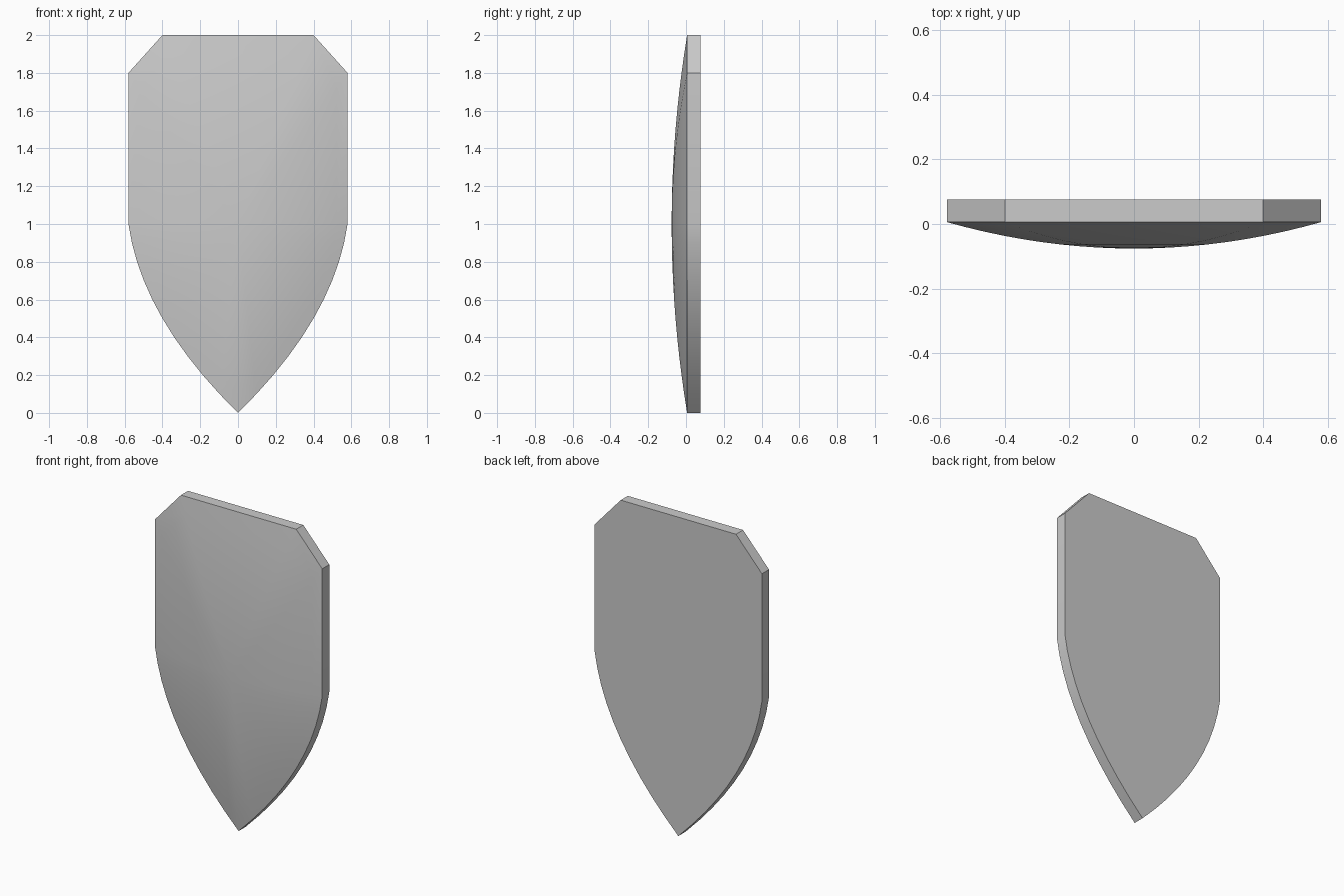
import bpy, bmesh

if "Cube" in bpy.data.objects:
    bpy.data.objects.remove(bpy.data.objects["Cube"])

HALF_W, RIM_Y, BACK_Y, BULGE, MID_Z = 0.58, 0.006, 0.076, 0.082, 1.0
RINGS, STEPS = 10, 10

# Outline: clipped top corners, straight sides, curved point at the bottom
right = [(0.40, 2.0), (HALF_W, 1.8)]
for i in range(STEPS, 0, -1):
    t = i / STEPS
    right.append((1.02 * t - 0.44 * t * t, t))
outline = right + [(0, 0)] + [(-x, z) for x, z in reversed(right)]
n = len(outline)

bm = bmesh.new()


def ring(scale, y):
    return [bm.verts.new((x * scale, y, MID_Z + (z - MID_Z) * scale))
            for x, z in outline]


def bridge(a, b):
    for i in range(n):
        j = (i + 1) % n
        bm.faces.new((a[i], a[j], b[j], b[i]))


# Flat back and straight rim
back = ring(1, BACK_Y)
bm.faces.new(back)
previous = ring(1, RIM_Y)
bridge(back, previous)

# Domed front made of shrinking rings
for k in range(1, RINGS):
    s = 1 - k / RINGS
    current = ring(s, RIM_Y - BULGE * (1 - s * s))
    bridge(previous, current)
    previous = current
tip = bm.verts.new((0, RIM_Y - BULGE, MID_Z))
for i in range(n):
    bm.faces.new((previous[i], previous[(i + 1) % n], tip))
bmesh.ops.recalc_face_normals(bm, faces=bm.faces)

mesh = bpy.data.meshes.new("shield")
bm.to_mesh(mesh)
bm.free()
shield = bpy.data.objects.new("shield", mesh)
bpy.context.collection.objects.link(shield)

# Plain grey colour
grey = bpy.data.materials.new("light grey")
grey.diffuse_color = (0.6, 0.6, 0.6, 1)
grey.use_nodes = True
grey.node_tree.nodes["Principled BSDF"].inputs["Base Color"].default_value = grey.diffuse_color
mesh.materials.append(grey)

# Smooth dome, sharp rim
bpy.context.view_layer.objects.active = shield
shield.select_set(True)
bpy.ops.object.shade_smooth_by_angle(angle=0.52)
